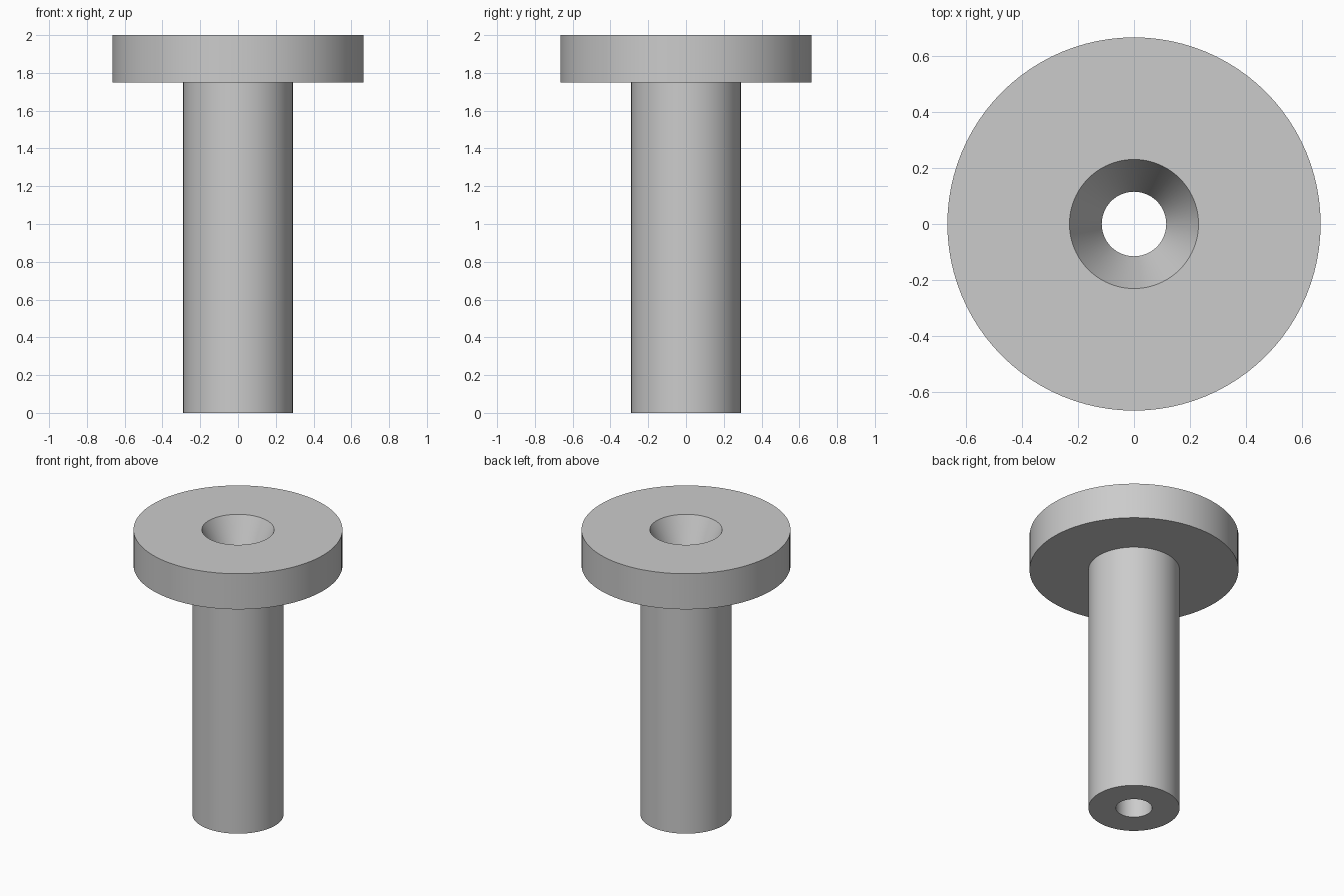
import bpy
import bmesh
import math

cube = bpy.data.objects.get("Cube")
if cube:
    bpy.data.objects.remove(cube, do_unlink=True)

SEGMENTS = 96
HEIGHT = 2.0
FLANGE_BOTTOM = 1.75
FLANGE_R = 0.665
STEM_R = 0.29
BORE_R = 0.115
SINK_R = 0.23

# Plain grey material
grey = bpy.data.materials.new("plain_grey")
grey.use_nodes = True
colour = (0.6, 0.6, 0.6, 1.0)
grey.diffuse_color = colour
grey.node_tree.nodes["Principled BSDF"].inputs["Base Color"].default_value = colour


def lathe(name, profile):
    """Revolve a closed (radius, height) profile around the z axis."""
    bm = bmesh.new()
    verts = [bm.verts.new((r, 0, z)) for r, z in profile]
    edges = [bm.edges.new((v, verts[i - 1])) for i, v in enumerate(verts)]
    bmesh.ops.spin(bm, geom=verts + edges, cent=(0, 0, 0), axis=(0, 0, 1),
                   angle=math.tau, steps=SEGMENTS)
    bmesh.ops.remove_doubles(bm, verts=bm.verts, dist=1e-4)
    bmesh.ops.recalc_face_normals(bm, faces=bm.faces)
    mesh = bpy.data.meshes.new(name)
    bm.to_mesh(mesh)
    bm.free()
    mesh.materials.append(grey)
    obj = bpy.data.objects.new(name, mesh)
    bpy.context.collection.objects.link(obj)
    bpy.ops.object.select_all(action="DESELECT")
    obj.select_set(True)
    bpy.context.view_layer.objects.active = obj
    # Keep the rims and the countersink edge sharp
    bpy.ops.object.shade_smooth_by_angle(angle=math.radians(20))
    return obj


# Stem, flange, countersink and through bore in one solid
lathe("flanged_sleeve", [
    (BORE_R, 0),
    (STEM_R, 0),
    (STEM_R, FLANGE_BOTTOM),
    (FLANGE_R, FLANGE_BOTTOM),
    (FLANGE_R, HEIGHT),
    (SINK_R, HEIGHT),
    (BORE_R, FLANGE_BOTTOM),
])
